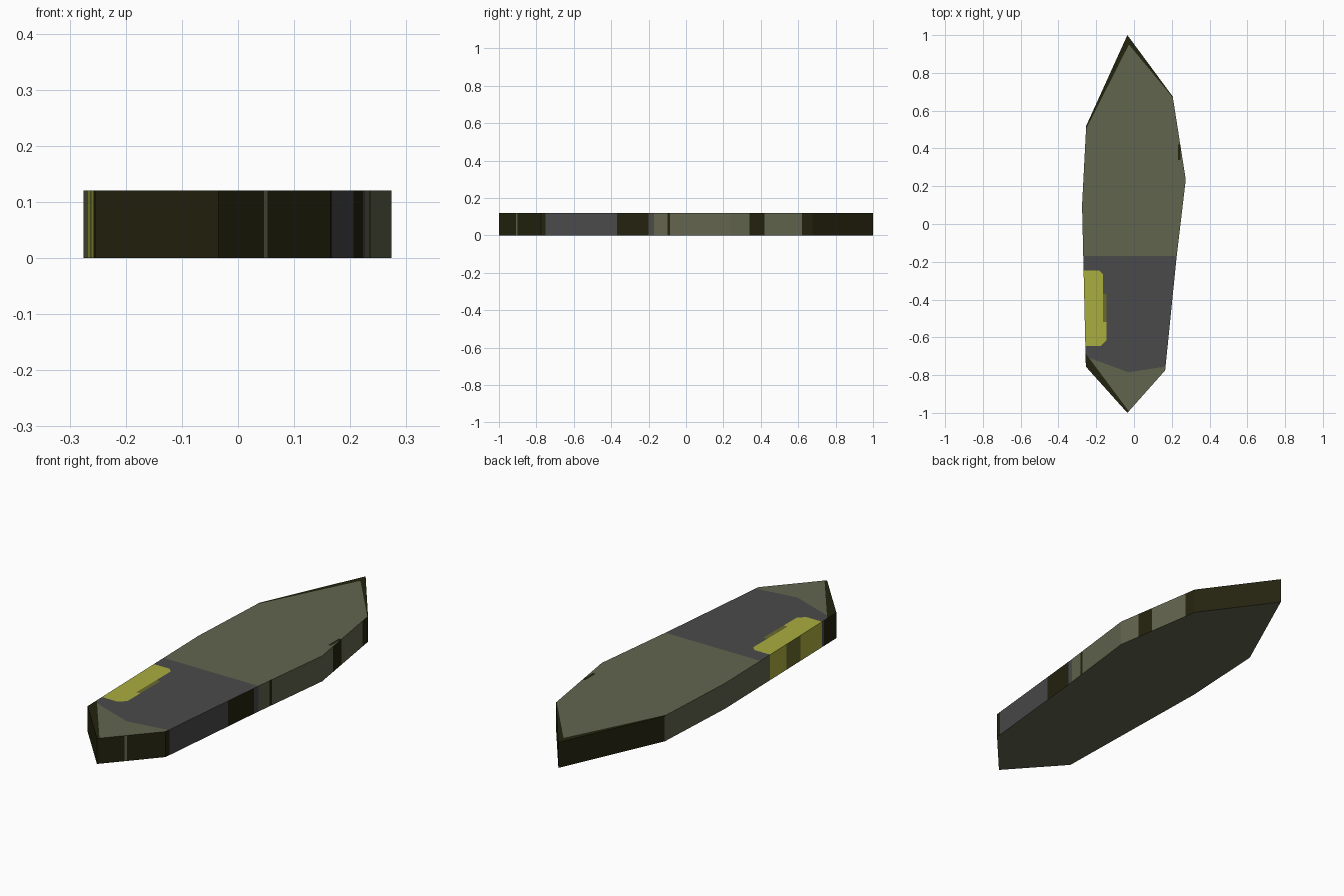
import bpy, bmesh
from mathutils import Vector

if "Cube" in bpy.data.objects:
    bpy.data.objects.remove(bpy.data.objects["Cube"])

HEIGHT = 0.12


def make_material(name, rgb):
    mat = bpy.data.materials.new(name)
    lin = [(c / 255 / 12.92) if c < 10 else ((c / 255 + 0.055) / 1.055) ** 2.4 for c in rgb]
    mat.diffuse_color = (*lin, 1)
    mat.use_nodes = True
    mat.node_tree.nodes["Principled BSDF"].inputs["Base Color"].default_value = mat.diffuse_color
    return mat


materials = [
    make_material("olive", (98, 101, 78)),
    make_material("grey", (74, 74, 75)),
    make_material("yellow", (171, 173, 62)),
    make_material("dark_yellow", (106, 107, 45)),
    make_material("dark_olive", (36, 35, 15)),
]
OLIVE, GREY, YELLOW, DARK_YELLOW, DARK = range(5)

# Outline of the slab, seen from above, counter-clockwise from the back tip
outline = [(-0.035, 1.0), (-0.253, 0.52), (-0.275, 0.1), (-0.255, -0.755),
           (-0.035, -1.0), (0.165, -0.775), (0.225, -0.18), (0.274, 0.235),
           (0.205, 0.675)]

# Slanted colour borders on the top: everything left of a->b is "inside"
EDGE_BACK_LEFT = ((-0.027, 0.95), (-0.240, 0.53))
EDGE_BACK_RIGHT = ((0.205, 0.670), (-0.027, 0.95))
EDGE_FRONT_LEFT = ((-0.245, -0.70), (-0.040, -0.975))
GREY_LEFT = ((-0.22, -0.715), (-0.03, -0.785))
GREY_RIGHT = ((-0.03, -0.785), (0.165, -0.755))
CORNER_FRONT = ((-0.175, -0.645), (-0.145, -0.615))
CORNER_BACK = ((-0.165, -0.265), (-0.185, -0.245))
SLANTED = [EDGE_BACK_LEFT, EDGE_BACK_RIGHT, EDGE_FRONT_LEFT, GREY_LEFT,
           GREY_RIGHT, CORNER_FRONT, CORNER_BACK]
Y_CUTS = [0.62, 0.42, 0.34, -0.085, -0.10, -0.17, -0.20, -0.245, -0.37,
          -0.48, -0.52, -0.645, -0.66, -0.75]
X_CUTS = [-0.165, -0.145, -0.03, 0.046, 0.053, 0.232, 0.246]


def inside(line, p):
    (ax, ay), (bx, by) = line
    return (bx - ax) * (p.y - ay) - (by - ay) * (p.x - ax) > 0


def top_colour(p):
    if not (inside(EDGE_BACK_LEFT, p) and inside(EDGE_BACK_RIGHT, p)
            and inside(EDGE_FRONT_LEFT, p)):
        return DARK
    if 0.34 < p.y < 0.42 and 0.232 < p.x < 0.246:
        return DARK
    # yellow panel with cut corners and a darker strip beside it
    if -0.645 < p.y < -0.245 and p.x < -0.145:
        if p.x < -0.165:
            if inside(CORNER_BACK, p) and inside(CORNER_FRONT, p):
                return YELLOW
        elif p.y < -0.52 and inside(CORNER_FRONT, p):
            return YELLOW
        elif -0.52 < p.y < -0.37:
            return DARK_YELLOW
    if p.y < -0.17:
        border = GREY_LEFT if p.x < -0.03 else GREY_RIGHT
        return GREY if inside(border, p) else OLIVE
    return OLIVE


def side_colour(p, n):
    if abs(n.y) > 0.3:      # pointed ends, with a thin light stripe in front
        return OLIVE if 0.046 < p.x < 0.053 and p.y < 0 else DARK
    if n.x > 0:             # right side bands
        bands = [(0.62, DARK), (0.42, OLIVE), (0.34, DARK), (-0.085, OLIVE),
                 (-0.10, DARK), (-0.17, OLIVE), (-0.20, GREY), (-0.37, DARK),
                 (-0.75, GREY)]
    else:                   # left side bands
        bands = [(-0.245, OLIVE), (-0.37, YELLOW), (-0.48, DARK_YELLOW),
                 (-0.645, YELLOW), (-0.66, GREY)]
    for low, colour in bands:
        if p.y > low:
            return colour
    return DARK


# Slab: extruded outline
bm = bmesh.new()
base = bm.faces.new([bm.verts.new((x, y, 0)) for x, y in outline])
ext = bmesh.ops.extrude_face_region(bm, geom=[base], use_keep_orig=True)
bmesh.ops.translate(bm, vec=(0, 0, HEIGHT),
                    verts=[g for g in ext["geom"] if isinstance(g, bmesh.types.BMVert)])
bmesh.ops.recalc_face_normals(bm, faces=bm.faces[:])


# Cut the colour borders into the top and sides
def cut(co, normal):
    bm.normal_update()
    faces = [f for f in bm.faces if f.normal.z > -0.5]
    edges = {e for f in faces for e in f.edges}
    verts = {v for f in faces for v in f.verts}
    bmesh.ops.bisect_plane(bm, geom=faces + list(edges) + list(verts), dist=1e-5,
                           plane_co=co, plane_no=normal)


for y in Y_CUTS:
    cut((0, y, 0), (0, 1, 0))
for x in X_CUTS:
    cut((x, 0, 0), (1, 0, 0))
for a, b in SLANTED:
    cut((a[0], a[1], 0), Vector((b[1] - a[1], a[0] - b[0], 0)).normalized())

bm.normal_update()
for f in bm.faces:
    centre = f.calc_center_median()
    if f.normal.z > 0.5:
        f.material_index = top_colour(centre)
    elif f.normal.z < -0.5:
        f.material_index = OLIVE
    else:
        f.material_index = side_colour(centre, f.normal)

mesh = bpy.data.meshes.new("pointed_slab")
bm.to_mesh(mesh)
bm.free()
for m in materials:
    mesh.materials.append(m)
slab = bpy.data.objects.new("pointed_slab", mesh)
bpy.context.collection.objects.link(slab)
